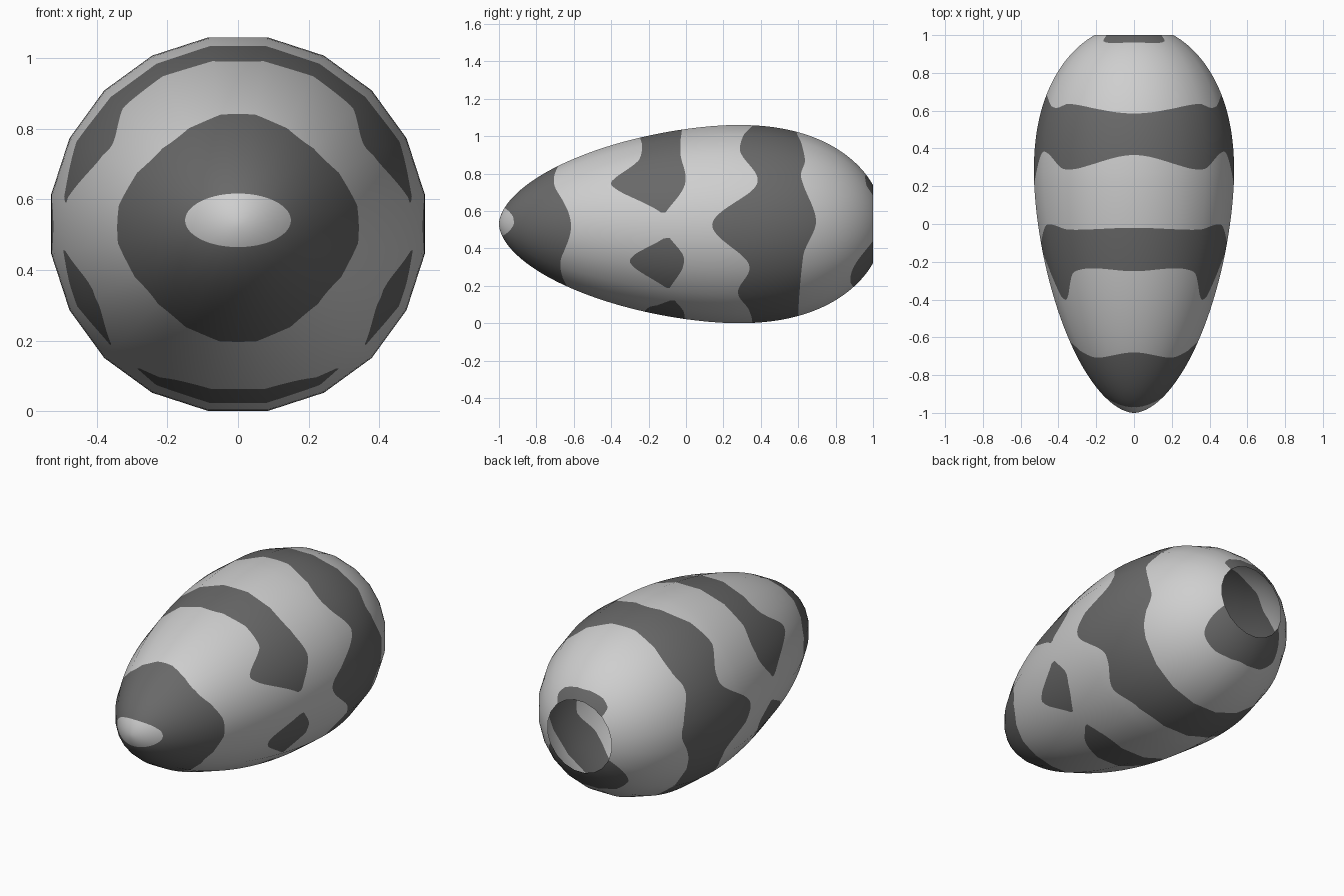
import bpy, bmesh, math

if "Cube" in bpy.data.objects:
    bpy.data.objects.remove(bpy.data.objects["Cube"])

SIDES, SUB = 20, 6          # twenty flat sides, each subdivided for the markings
CZ = 0.53                   # height of the long axis


def radius(y):
    """Outline of the egg shape, pointed at the front and open at the back."""
    if y < 0.27:
        u = min(1.0, (0.27 - y) / 1.27)
        return 0.53 * max(0.0, 1 - u ** 1.7) ** 0.56
    return 0.53 * math.sqrt(max(0.0, 1 - ((y - 0.27) / 0.787) ** 2.25))


def curve(pts, a):
    """Smooth curve through (angle, y) points."""
    n = len(pts)
    a = min(max(a, pts[0][0]), pts[-1][0])
    i = next(k for k in range(n - 1) if a <= pts[k + 1][0])

    def slope(k):
        if pts[k][0] in (0, 180):       # level where it meets its mirror image
            return 0.0
        p, q = pts[max(k - 1, 0)], pts[min(k + 1, n - 1)]
        return (q[1] - p[1]) / (q[0] - p[0])
    (a0, y0), (a1, y1) = pts[i], pts[i + 1]
    h = a1 - a0
    t = (a - a0) / h
    s = t * t * (3 - 2 * t)
    return (y0 + (y1 - y0) * s + t * (1 - t) ** 2 * h * slope(i)
            - t * t * (1 - t) * h * slope(i + 1))


# Dark markings: front and back edge as (degrees from the top, y), mirrored in x
NOSE = [(0, -.68), (45, -.705), (90, -.615), (131, -.672), (180, -.635)]
SADDLE_FRONT = [(0, -.25), (42, -.25), (60, -.40), (83, -.13)]
SADDLE_BACK = [(0, -.02), (42, -.03), (65, -.005), (83, -.11)]
SPOT_FRONT = [(98, -.11), (116, -.30), (134, -.10)]
SPOT_BACK = [(98, -.09), (112, -.01), (134, -.09)]
BELLY_FRONT = [(145, -.08), (158, -.19), (180, -.225)]
BELLY_BACK = [(145, -.06), (155, -.015), (180, -.01)]
BELT_FRONT = [(0, .365), (42, .288), (66, .38), (90, .14), (114, .337),
              (133, .278), (151, .34), (180, .355)]
BELT_BACK = [(0, .585), (45, .636), (59, .615), (88, .695), (111, .626), (180, .60)]
REAR_TOP = [(0, .962), (38, .966), (46, 1.02)]
REAR_LOW = [(112, 1.02), (136, .888), (180, .90)]
BANDS = [(None, NOSE), (SADDLE_FRONT, SADDLE_BACK), (SPOT_FRONT, SPOT_BACK),
         (BELLY_FRONT, BELLY_BACK), (BELT_FRONT, BELT_BACK),
         (REAR_TOP, None), (REAR_LOW, None)]


def dark(p):
    """Positive inside the dark markings, negative outside."""
    a = math.degrees(math.atan2(abs(p.x), p.z - CZ))
    best = -9.0
    for front, back in BANDS:
        d = 9.0
        if front:
            d = min(d, p.y - curve(front, a))
        if back:
            d = min(d, curve(back, a) - p.y)
        first, last = (front or back)[0][0], (front or back)[-1][0]
        if first > 0:
            d = min(d, (a - first) * .01)
        if last < 180:
            d = min(d, (last - a) * .01)
        best = max(best, d)
    if p.y < -0.8:          # pale oval nose tip
        best = min(best, (math.hypot(p.x / .15, (p.z - .541) / .076) - 1) * .1)
    return best + 1e-7


# Shell surface
ys = [0.27 - 1.27 * math.cos(math.pi / 2 * i / 44) for i in range(45)]
ys += [0.27 + 0.73 * i / 30 for i in range(1, 31)]
bm = bmesh.new()
rings = []
for y in ys[1:]:
    R = radius(y) / math.cos(math.pi / SIDES)
    ring = []
    for s in range(SIDES):
        a0, a1 = [2 * math.pi * (s + k - .5) / SIDES for k in (0, 1)]
        for j in range(SUB):
            t = j / SUB
            ring.append(bm.verts.new((
                R * ((1 - t) * math.sin(a0) + t * math.sin(a1)), y,
                CZ + R * ((1 - t) * math.cos(a0) + t * math.cos(a1)))))
    rings.append(ring)
tip = bm.verts.new((0, -1, CZ))
N = SIDES * SUB
for i in range(N):
    k = (i + 1) % N
    bm.faces.new((tip, rings[0][i], rings[0][k]))
    for a, b in zip(rings, rings[1:]):
        bm.faces.new((a[i], b[i], b[k], a[k]))
bmesh.ops.triangulate(bm, faces=bm.faces[:])
bm.normal_update()
probe = max(bm.faces, key=lambda f: f.calc_center_median().z)
if probe.normal.z < 0:
    bmesh.ops.reverse_faces(bm, faces=bm.faces[:])

# Cut the surface along the edges of the markings
value = {v: dark(v.co) for v in bm.verts}
cuts = set()
for e in bm.edges[:]:
    v0, v1 = e.verts
    if value[v0] * value[v1] < 0:
        lo, hi = 0.0, 1.0
        for _ in range(12):
            mid = (lo + hi) / 2
            if dark(v0.co.lerp(v1.co, mid)) * value[v0] > 0:
                lo = mid
            else:
                hi = mid
        _, nv = bmesh.utils.edge_split(e, v0, min(.98, max(.02, lo)))
        cuts.add(nv)
for f in bm.faces[:]:
    on = [v for v in f.verts if v in cuts]
    if len(on) == 2:
        bmesh.utils.face_split(f, on[0], on[1])
for f in bm.faces:
    corner = next(v for v in f.verts if v not in cuts)
    f.material_index = 1 if value[corner] > 0 else 0
    f.smooth = True

mesh = bpy.data.meshes.new("shell")
bm.to_mesh(mesh)
bm.free()

# Round shading across the flat sides
normals = []
for v in mesh.vertices:
    x, y, z = v.co.x, v.co.y, v.co.z - CZ
    r = math.hypot(x, z)
    if r < 1e-5:
        normals.append((0, -1, 0))
        continue
    h = min(.004, (y + 1) / 2)
    d = (radius(y + h) - radius(y - h)) / (2 * h)
    q = math.sqrt(1 + d * d)
    normals.append((x / r / q, -d / q, z / r / q))
mesh.normals_split_custom_set_from_vertices(normals)

# Colours
for name, g in (("pale grey", .62), ("dark grey", .14)):
    m = bpy.data.materials.new(name)
    m.diffuse_color = (g, g, g, 1)
    m.use_nodes = True
    m.node_tree.nodes["Principled BSDF"].inputs["Base Color"].default_value = m.diffuse_color
    mesh.materials.append(m)

bpy.context.collection.objects.link(bpy.data.objects.new("shell", mesh))
